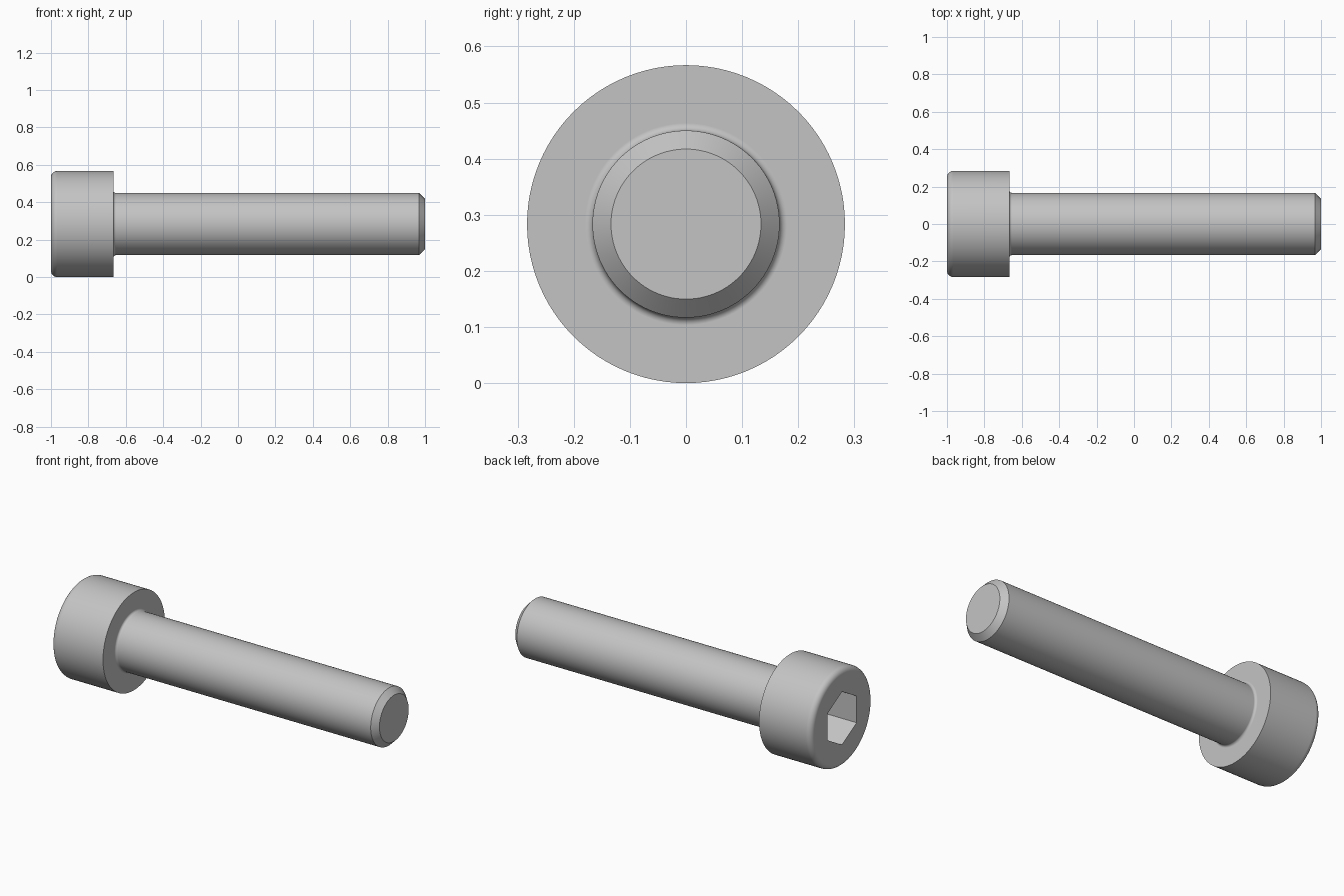
import bpy, bmesh, math

if "Cube" in bpy.data.objects:
    bpy.data.objects.remove(bpy.data.objects["Cube"])

SEGMENTS = 96
HEAD_R, SHANK_R, AXIS_Z = 0.2833, 0.1667, 0.2833
HEAD_END, TIP = -0.6667, 1.0
ROUND, FILLET, CHAMFER = 0.033, 0.0133, 0.033
HEX_APOTHEM, SOCKET_DEPTH = 0.1333, 0.2


def arc(cx, cr, radius, start, end, steps=6):
    """Points (x, r) along an arc, angles in degrees."""
    return [(cx + radius * math.cos(math.radians(start + (end - start) * i / steps)),
             cr + radius * math.sin(math.radians(start + (end - start) * i / steps)))
            for i in range(steps + 1)]


def circle(r):
    return lambda angle: r


def hexagon(angle):
    """Distance from the axis to a hexagon with corners up and down."""
    return HEX_APOTHEM / math.cos(angle % (math.pi / 3) - math.pi / 6)


# Stations along the axis: socket, head, underside fillet, shank, chamfered tip
stations = [(-1 + SOCKET_DEPTH, hexagon), (-1, hexagon)]
profile = arc(-1 + ROUND, HEAD_R - ROUND, ROUND, 180, 90)
profile += [(HEAD_END, HEAD_R)]
profile += arc(HEAD_END + FILLET, SHANK_R + FILLET, FILLET, 180, 270)
profile += [(TIP - CHAMFER, SHANK_R), (TIP, SHANK_R - CHAMFER)]
stations += [(x, circle(r)) for x, r in profile]

# Loft the stations into one closed surface
bm = bmesh.new()
rings = []
for x, radius in stations:
    ring = []
    for i in range(SEGMENTS):
        a = 2 * math.pi * i / SEGMENTS
        r = radius(a)
        ring.append(bm.verts.new((x, r * math.sin(a), AXIS_Z + r * math.cos(a))))
    rings.append(ring)
for lower, upper in zip(rings, rings[1:]):
    for i in range(SEGMENTS):
        j = (i + 1) % SEGMENTS
        bm.faces.new((lower[i], lower[j], upper[j], upper[i]))
bm.faces.new(rings[0])    # socket floor
bm.faces.new(rings[-1])   # tip
bmesh.ops.recalc_face_normals(bm, faces=bm.faces)

mesh = bpy.data.meshes.new("socket_head_screw")
bm.to_mesh(mesh)
bm.free()
screw = bpy.data.objects.new("socket_head_screw", mesh)
bpy.context.collection.objects.link(screw)

# Plain steel colour
steel = bpy.data.materials.new("steel_grey")
steel.diffuse_color = (0.55, 0.55, 0.55, 1)
steel.use_nodes = True
steel.node_tree.nodes["Principled BSDF"].inputs["Base Color"].default_value = steel.diffuse_color
mesh.materials.append(steel)

# Smooth round surfaces, crisp socket, underside and chamfer edges
bpy.context.view_layer.objects.active = screw
screw.select_set(True)
bpy.ops.object.shade_smooth_by_angle(angle=math.radians(30))
weighted = screw.modifiers.new("flat_face_normals", 'WEIGHTED_NORMAL')
weighted.keep_sharp = True
